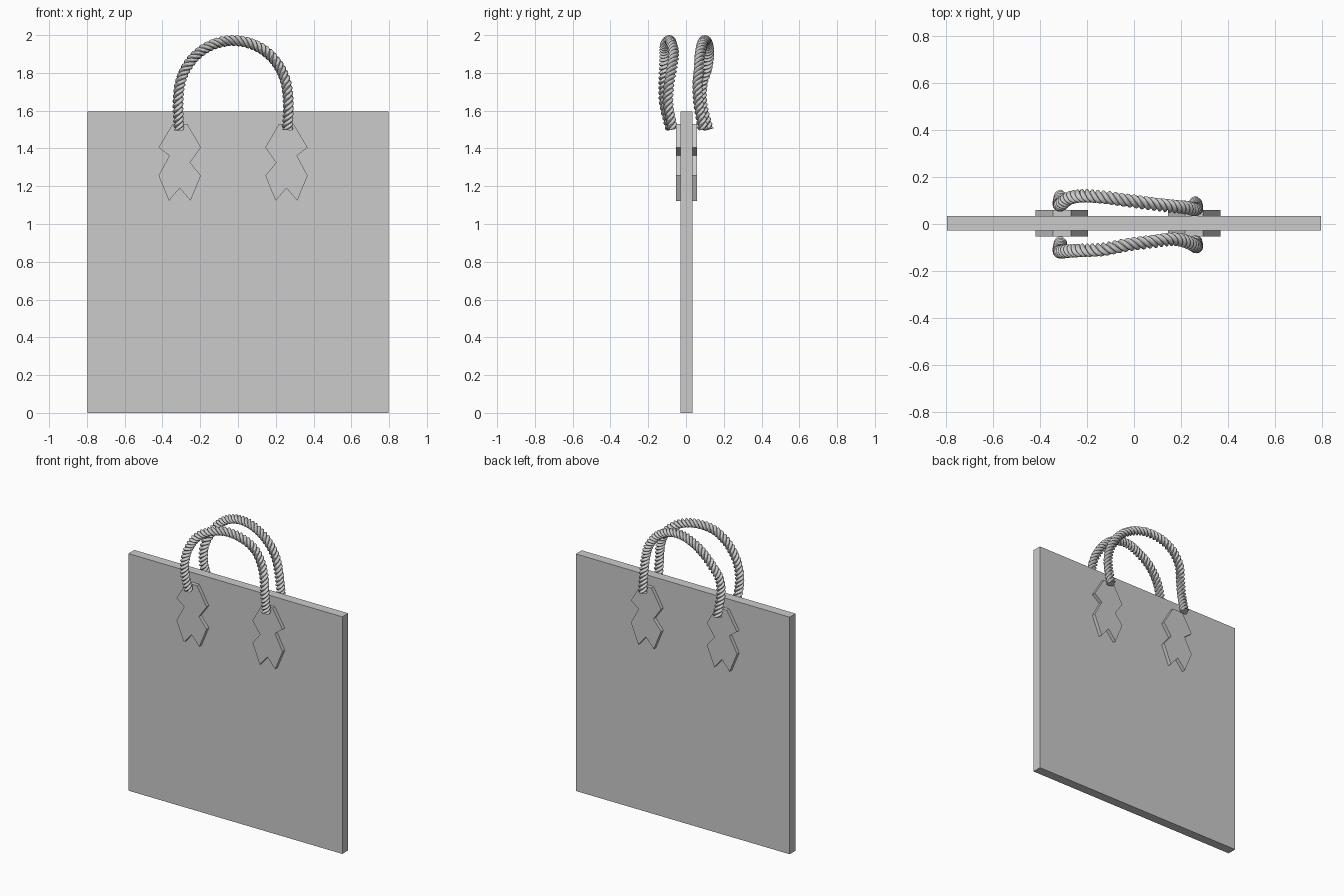
import bpy, bmesh, math
from mathutils import Vector, Quaternion

if "Cube" in bpy.data.objects:
    bpy.data.objects.remove(bpy.data.objects["Cube"])

grey = bpy.data.materials.new("plain grey")
grey.diffuse_color = (0.6, 0.6, 0.6, 1)
grey.use_nodes = True
grey.node_tree.nodes["Principled BSDF"].inputs["Base Color"].default_value = grey.diffuse_color
MID_X, MID_Y = -0.026, 0.003      # handle centre line, bag centre line


def finish(name, bm):
    bmesh.ops.recalc_face_normals(bm, faces=bm.faces)
    me = bpy.data.meshes.new(name)
    bm.to_mesh(me)
    bm.free()
    ob = bpy.data.objects.new(name, me)
    bpy.context.collection.objects.link(ob)
    me.materials.append(grey)
    return ob


# Bag body
bm = bmesh.new()
bmesh.ops.create_cube(bm, size=1)
for v in bm.verts:
    v.co = Vector((v.co.x * 1.592, v.co.y * 0.063 + MID_Y, (v.co.z + 0.5) * 1.595))
finish("bag_body", bm)

# Jagged handle patches, outline relative to the patch centre (x) and ground (z)
OUTLINE = [(-0.037, 1.53), (0.04, 1.53), (0.112, 1.405), (0.055, 1.363), (0.112, 1.256),
           (0.057, 1.123), (0.0, 1.19), (-0.057, 1.123), (-0.112, 1.256),
           (-0.055, 1.363), (-0.112, 1.405)]
OUTLINE[9] = (-0.055, 1.363)


def patch(name, side, face):
    bm = bmesh.new()
    y0, y1 = MID_Y + face * 0.03, MID_Y + face * 0.056
    pts = list(OUTLINE)
    pts[9] = (-0.055, 1.365)      # inner and outer notches differ a little
    pts[3] = (0.055, 1.325)
    pts[9] = (-0.055, 1.362)
    vs = [bm.verts.new((MID_X + side * (0.2825 - x), y0, z)) for x, z in pts]
    f = bm.faces.new(vs)
    r = bmesh.ops.extrude_face_region(bm, geom=[f])
    for v in r["geom"]:
        if isinstance(v, bmesh.types.BMVert):
            v.co.y = y1
    finish(name, bm)


for face, fn in ((-1, "front"), (1, "back")):
    for side, sn in ((-1, "left"), (1, "right")):
        patch(f"{fn}_{sn}_patch", side, face)


# Twisted rope handles
def spline(pts, n):
    """Catmull-Rom curve with n evenly spaced samples."""
    p = [2 * pts[0] - pts[1]] + pts + [2 * pts[-1] - pts[-2]]
    dense = []
    for i in range(1, len(p) - 2):
        a, b, c, d = p[i - 1:i + 3]
        for k in range(40):
            t = k / 40
            dense.append(0.5 * (2 * b + (c - a) * t + (2 * a - 5 * b + 4 * c - d) * t * t
                                + (3 * b - a - 3 * c + d) * t ** 3))
    dense.append(pts[-1])
    dist = [0]
    for a, b in zip(dense, dense[1:]):
        dist.append(dist[-1] + (b - a).length)
    out, j = [], 0
    for i in range(n):
        s = dist[-1] * i / (n - 1)
        while j < len(dense) - 2 and dist[j + 1] < s:
            j += 1
        out.append(dense[j].lerp(dense[j + 1], (s - dist[j]) / (dist[j + 1] - dist[j])))
    return out


def rope(name, ys, lobes=3, seg=24, rings=340, turns=16):
    half = [(0.287, 1.50), (0.292, 1.632), (0.282, 1.738), (0.25, 1.823),
            (0.192, 1.897), (0.107, 1.95)]
    xz = ([(MID_X - x, z) for x, z in half] + [(MID_X, 1.971)]
          + [(MID_X + x, z) for x, z in reversed(half)])
    path = spline([Vector((x, y, z)) for (x, z), y in zip(xz, ys)], rings)
    bm = bmesh.new()
    off, rad = 0.0135, 0.0155      # three round strands merged into one section
    prev, u, last = None, Vector((0, 1, 0)), None
    for i, c in enumerate(path):
        t = (path[min(i + 1, rings - 1)] - path[max(i - 1, 0)]).normalized()
        u = (u - t * u.dot(t)).normalized()
        w = t.cross(u)
        twist = 2 * math.pi * turns * i / (rings - 1)
        ring = []
        for k in range(seg):
            a = 2 * math.pi * k / seg
            step = 2 * math.pi / lobes
            d = (a + step / 2) % step - step / 2
            r = off * math.cos(d) + math.sqrt(rad ** 2 - (off * math.sin(d)) ** 2)
            ring.append(bm.verts.new(c + r * (u * math.cos(a + twist) + w * math.sin(a + twist))))
        if last:
            for k in range(seg):
                m = (k + 1) % seg
                bm.faces.new((last[k], last[m], ring[m], ring[k]))
        else:
            bm.faces.new(ring)
        last = ring
    bm.faces.new(last)
    ob = finish(name, bm)
    bpy.ops.object.select_all(action='DESELECT')
    ob.select_set(True)
    bpy.context.view_layer.objects.active = ob
    bpy.ops.object.shade_smooth_by_angle(angle=math.radians(30))


rope("front_rope_handle", [-0.08, -0.113, -0.118, -0.115, -0.112, -0.108, -0.088,
                           -0.075, -0.065, -0.075, -0.09, -0.095, -0.072])
rope("back_rope_handle", [0.118, 0.085, 0.085, 0.11, 0.12, 0.115, 0.1,
                          0.085, 0.075, 0.07, 0.062, 0.068, 0.09])
